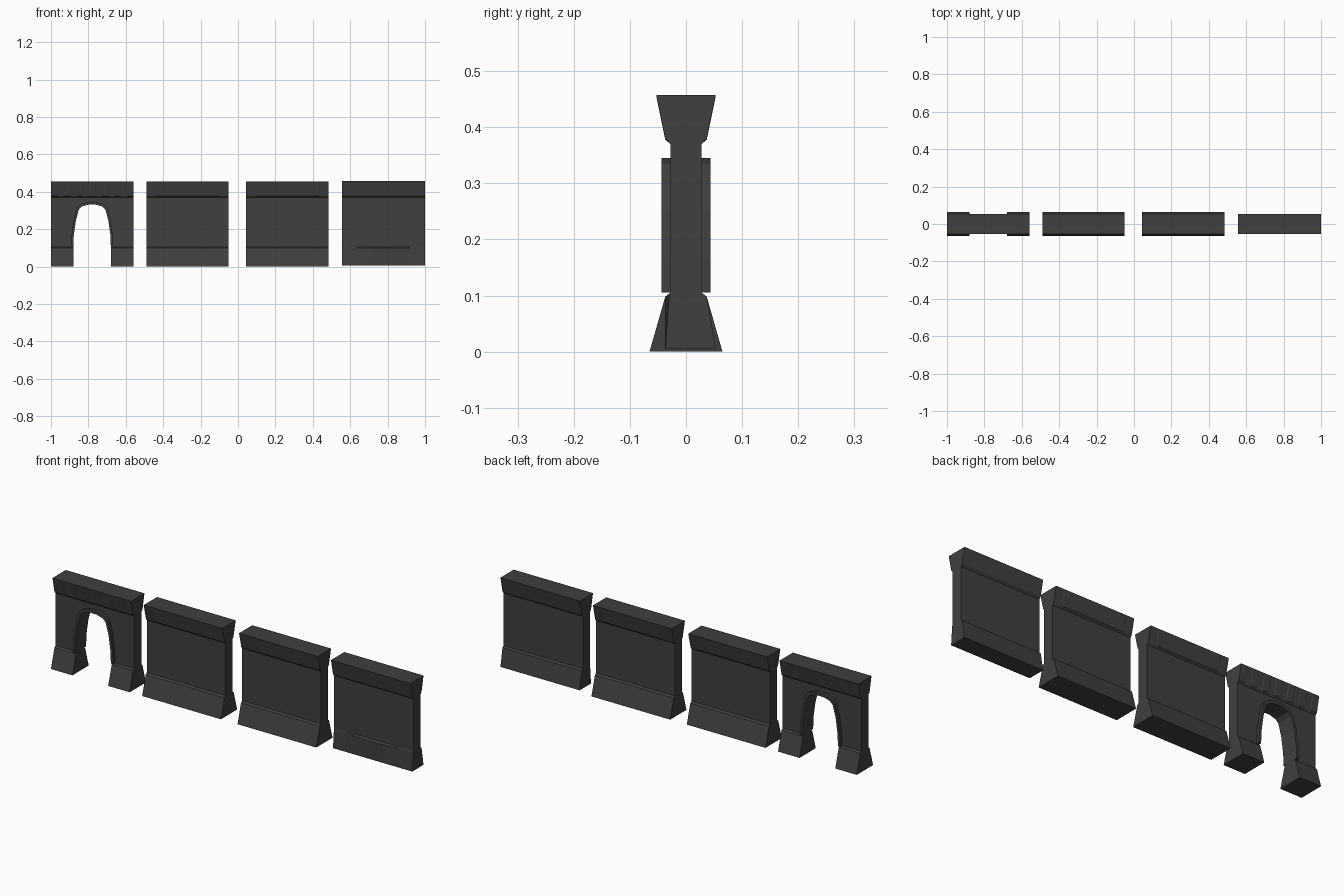
import bpy, bmesh

if "Cube" in bpy.data.objects:
    bpy.data.objects.remove(bpy.data.objects["Cube"])

stone = bpy.data.materials.new("dark_stone")
stone.diffuse_color = (0.05, 0.05, 0.05, 1)
stone.use_nodes = True
stone.node_tree.nodes["Principled BSDF"].inputs["Base Color"].default_value = stone.diffuse_color


def make_object(name, bm):
    bmesh.ops.recalc_face_normals(bm, faces=bm.faces)
    mesh = bpy.data.meshes.new(name)
    bm.to_mesh(mesh)
    bm.free()
    mesh.materials.append(stone)
    ob = bpy.data.objects.new(name, mesh)
    bpy.context.collection.objects.link(ob)
    return ob


def loft(name, sections):
    """Skin a list of closed 3D loops and cap both ends."""
    bm = bmesh.new()
    rings = [[bm.verts.new(p) for p in s] for s in sections]
    n = len(rings[0])
    for a, b in zip(rings, rings[1:]):
        for i in range(n):
            j = (i + 1) % n
            bm.faces.new((a[i], a[j], b[j], b[i]))
    bm.faces.new(rings[0])
    bm.faces.new(rings[-1])
    return make_object(name, bm)


def wall_section(x, lip=0.037):
    """Wall outline: flared plinth, thin panel, flared coping."""
    half = [(0.065, 0), (0.037, 0.098), (0.028, 0.105),
            (0.028, 0.37), (lip, 0.378), (0.053, 0.455)]
    return [(x, y, z) for y, z in half] + [(x, -y, z) for y, z in reversed(half)]


def half_plinth_section(x, ledge):
    """Narrower wall with an upright front plinth whose ledge fades out."""
    pts = [(0.053, 0.006), (0.037, 0.098), (0.028, 0.105), (0.028, 0.37),
           (0.037, 0.38), (0.053, 0.457), (-0.053, 0.457), (-0.037, 0.38),
           (-0.028, 0.37), (-0.028, 0.105), (-ledge, 0.098), (-0.037, 0.006)]
    return [(x, y, z) for y, z in pts]


# Two plain walls, coping lip slightly cut back near the ends
for name, x0, x1 in (("wall_left", -0.49, -0.05), ("wall_right", 0.043, 0.483)):
    loft(name, [wall_section(x, l) for x, l in (
        (x0, 0.035), (x0 + 0.045, 0.035), (x0 + 0.05, 0.037),
        (x1 - 0.05, 0.037), (x1 - 0.045, 0.035), (x1, 0.035))])

# End wall with the fading front ledge
loft("wall_end", [half_plinth_section(x, w) for x, w in (
    (0.557, 0.03), (0.63, 0.03), (0.71, 0.037),
    (0.84, 0.037), (0.92, 0.03), (1.0, 0.03))])

# Gate wall with ribbed coping
stations = []
count = 13
step = 0.44 / count
for i in range(count):
    lip = 0.037 if i % 2 == 0 else 0.034
    x = -1 + i * step
    stations += [wall_section(x + (0.003 if i else 0), lip), wall_section(x + step, lip)]
gate = loft("gate_wall", stations)

# Arched opening
CX = -0.78
inner = [(0.1, 0.105), (0.098, 0.166), (0.087, 0.245), (0.071, 0.305),
         (0.055, 0.321), (0.02, 0.331)]
outer = [(0.112, 0.105), (0.110, 0.168), (0.099, 0.249), (0.082, 0.315),
         (0.062, 0.334), (0.022, 0.345)]


def mirrored(half):
    return [(CX - x, z) for x, z in half] + [(CX + x, z) for x, z in reversed(half)]


outline = mirrored([(0.1, -0.05)] + inner)
cutter = loft("arch_cutter", [[(x, y, z) for x, z in outline] for y in (-0.2, 0.2)])
cutter.hide_render = True
mod = gate.modifiers.new("opening", 'BOOLEAN')
mod.operation = 'DIFFERENCE'
mod.solver = 'EXACT'
mod.object = cutter
bpy.context.view_layer.objects.active = gate
bpy.ops.object.modifier_apply(modifier=mod.name)
bpy.data.objects.remove(cutter)

# Raised arch trim on both faces
for name, s in (("arch_trim_front", -1), ("arch_trim_back", 1)):
    loft(name, [[(a, s * 0.027, b), (a, s * 0.044, b), (c, s * 0.044, d), (c, s * 0.027, d)]
                for (a, b), (c, d) in zip(mirrored(inner), mirrored(outer))])
